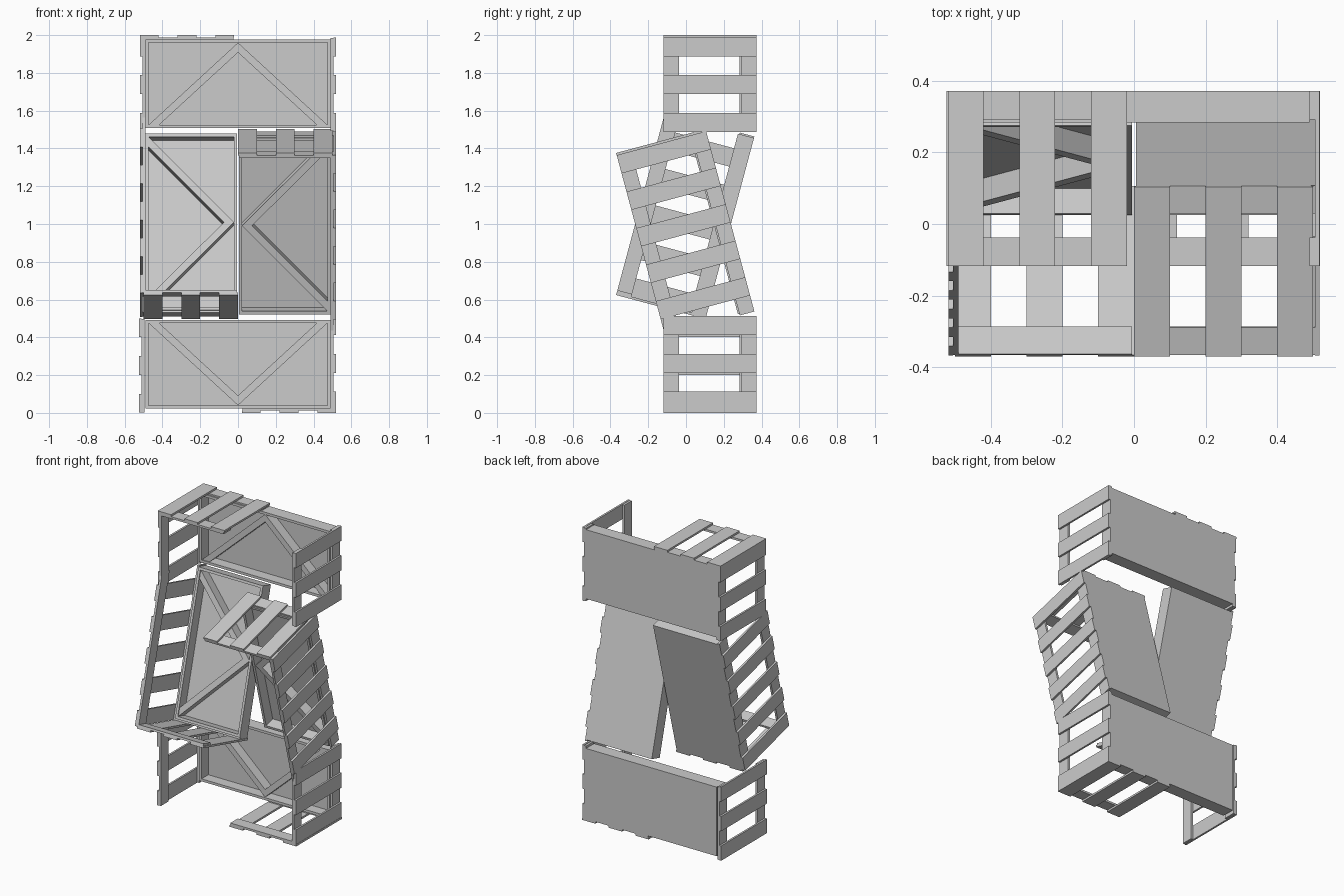
import bpy, bmesh
from math import radians, pi
from mathutils import Matrix, Vector

if "Cube" in bpy.data.objects:
    bpy.data.objects.remove(bpy.data.objects["Cube"])

D = 0.49       # depth of every section (local y: 0 front, D back; local z: 0 capped end, -h cut end)
T = 0.015      # board thickness


def make(name, boxes, M, prism=None):
    """Mesh made from (x0,x1,y0,y1,z0,z1) boxes and an optional xz outline extruded in y."""
    bm = bmesh.new()
    for x0, x1, y0, y1, z0, z1 in boxes:
        c = Vector(((x0 + x1) / 2, (y0 + y1) / 2, (z0 + z1) / 2))
        m = Matrix.Translation(c) @ Matrix.Diagonal((abs(x1 - x0), abs(y1 - y0), abs(z1 - z0), 1))
        bmesh.ops.create_cube(bm, size=1, matrix=m)
    if prism:
        pts, y0, y1 = prism
        f = bm.faces.new([bm.verts.new((x, y0, z)) for x, z in pts])
        r = bmesh.ops.extrude_face_region(bm, geom=[f])
        vs = [v for v in r["geom"] if isinstance(v, bmesh.types.BMVert)]
        bmesh.ops.translate(bm, vec=(0, y1 - y0, 0), verts=vs)
    bmesh.ops.recalc_face_normals(bm, faces=bm.faces)
    me = bpy.data.meshes.new(name)
    bm.to_mesh(me)
    bm.free()
    ob = bpy.data.objects.new(name, me)
    bpy.context.collection.objects.link(ob)
    ob.matrix_world = M


def slatted_side(name, s, h, n, M):
    """Two posts with n slats nailed outside; s is +1 or -1 for the right or left side."""
    posts = [(s * .49, s * .505, y, y + .08, -h, -.014) for y in (0, D - .08)]
    slats = [(s * .505, s * .518, 0, D, -.112 - .2 * i, -.012 - .2 * i) for i in range(n)]
    make(name, posts + slats, M)


def slatted_cap(name, x0, x1, M):
    """Half-width end cap: two rails under three slats."""
    rails = [(x0 + .005, x1 - .005, y, y + .08, -.027, -.013) for y in (0, D - .08)]
    slats = [(x0 + .2 * i, x0 + .2 * i + .1, 0, D, -.013, 0) for i in range(3)]
    make(name, rails + slats, M)


def back_panel(name, x0, x1, z0, z1, M):
    """Solid back board with a raised rim."""
    f, b, w = .402, D - T, .017
    make(name, [(x0, x1, b, D, z0, z1),
                (x0, x0 + w, f, b, z0, z1), (x1 - w, x1, f, b, z0, z1),
                (x0 + w, x1 - w, f, b, z0, z0 + w), (x0 + w, x1 - w, f, b, z1 - w, z1)], M)


def end_section(tag, M, shift):
    h = .508
    back_panel(tag + "_back_panel", -.49, .49, -.492, -.023, M)
    zb, zt = -.475, -.04
    make(tag + "_brace", [], M, ([(-.473, zb), (0, zt), (.473, zb), (.417, zb),
                                  (0, zt - .052), (-.417, zb)], .408, D - T))
    slatted_side(tag + "_left_side", -1, h, 3, M)
    slatted_side(tag + "_right_side", 1, h, 3, M @ Matrix.Translation(shift))
    slatted_cap(tag + "_cap", -.52, -.02, M)


def middle_section(tag, M):
    h = 1.0
    back_panel(tag + "_back_panel", .005, .49, -.992, -.025, M)
    xr, xl, z1, z0 = .473, .022, -.042, -.975
    zm = (z0 + z1) / 2
    make(tag + "_brace", [], M, ([(xr, z1), (xl, zm), (xr, z0), (xr, z0 + .055),
                                  (xl + .053, zm), (xr, z1 - .055)], .408, D - T))
    slatted_side(tag + "_side", 1, h, 5, M)
    slatted_cap(tag + "_cap", 0, .5, M)


# The lower half is the upper half turned over about the y axis
flip = Matrix.Translation((0, 0, 2)) @ Matrix.Rotation(pi, 4, 'Y')
upright = Matrix.Translation((0, -.118, 2))
tilted = Matrix.Translation((0, -.37, 1.376)) @ Matrix.Rotation(radians(15), 4, 'X')

end_section("top", upright, (0, 0, 0))
end_section("bottom", flip @ upright, (.006, 0, .011))
middle_section("right_middle", tilted)
middle_section("left_middle", flip @ tilted)
